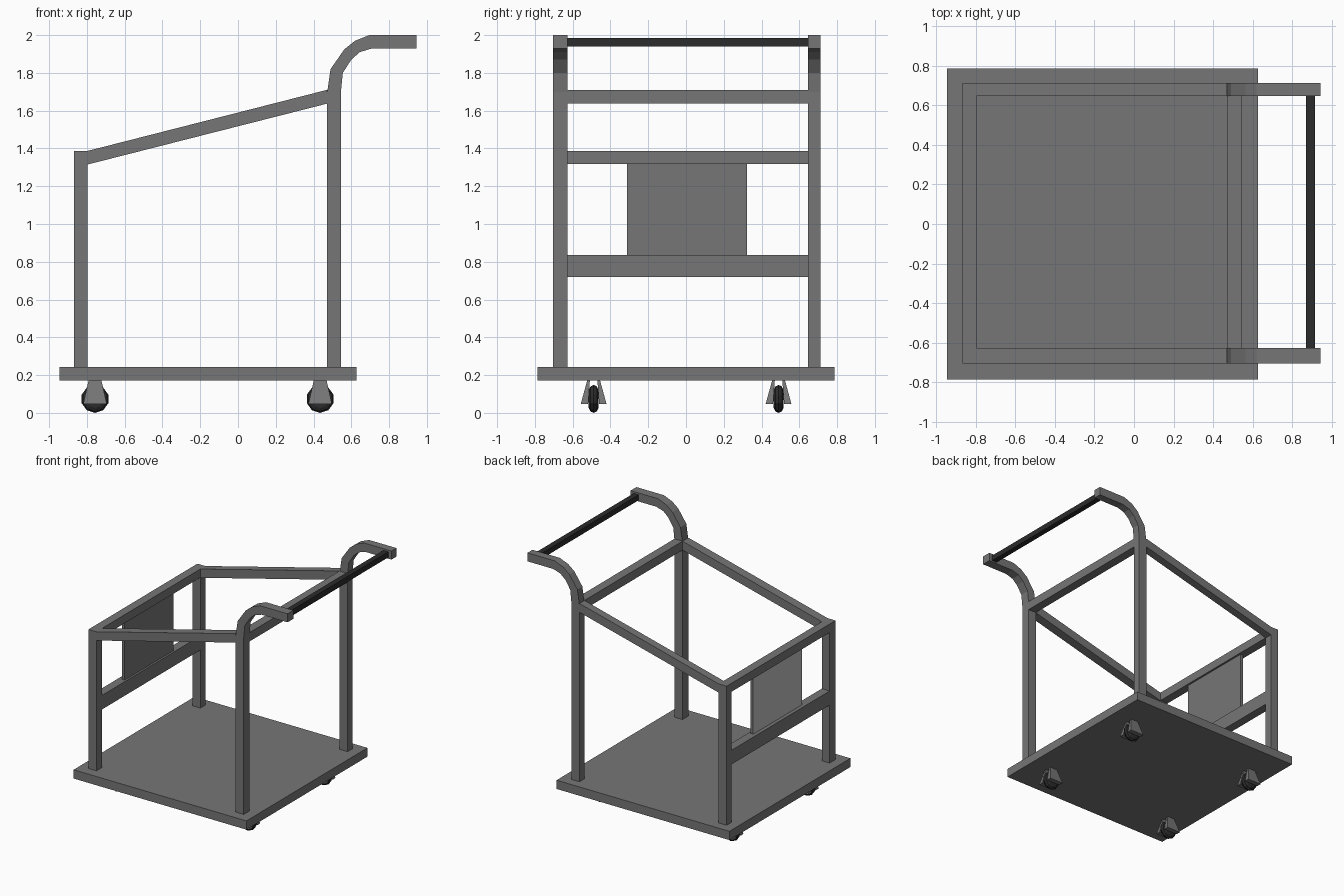
import bpy
import bmesh
from math import pi
from mathutils import Vector

cube = bpy.data.objects.get("Cube")
if cube:
    bpy.data.objects.remove(cube, do_unlink=True)


def material(name, value):
    mat = bpy.data.materials.new(name)
    mat.use_nodes = True
    colour = (value, value, value, 1)
    mat.diffuse_color = colour
    mat.node_tree.nodes["Principled BSDF"].inputs["Base Color"].default_value = colour
    return mat


GREY = material("steel grey", 0.18)
BLACK = material("rubber black", 0.025)
PALE = material("pale sign grey", 0.52)


def finish(name, bm, mat):
    bmesh.ops.recalc_face_normals(bm, faces=bm.faces)
    mesh = bpy.data.meshes.new(name)
    bm.to_mesh(mesh)
    bm.free()
    mesh.materials.append(mat)
    obj = bpy.data.objects.new(name, mesh)
    bpy.context.collection.objects.link(obj)
    return obj


def box(name, x, y, z, mat=GREY):
    """Box from (low, high) ranges on each axis."""
    bm = bmesh.new()
    bmesh.ops.create_cube(bm, size=1)
    for v in bm.verts:
        v.co = [(r[0] + r[1]) / 2 + c * (r[1] - r[0]) for r, c in zip((x, y, z), v.co)]
    return finish(name, bm, mat)


def side_profile(name, points, y):
    """Outline in x and z, extruded along y."""
    bm = bmesh.new()
    face = bm.faces.new([bm.verts.new((px, y[0], pz)) for px, pz in points])
    new = bmesh.ops.extrude_face_region(bm, geom=[face])["geom"]
    verts = [g for g in new if isinstance(g, bmesh.types.BMVert)]
    bmesh.ops.translate(bm, verts=verts, vec=(0, y[1] - y[0], 0))
    return finish(name, bm, GREY)


LOW_X = (-0.868, -0.796)
HIGH_X = (0.471, 0.545)
SPAN = (-0.628, 0.647)
DECK_TOP = 0.243

# Deck
box("deck", (-0.946, 0.627), (-0.786, 0.787), (0.171, DECK_TOP))

# Side frames: short post, sloping rail, tall post bending into the handle arm
HANDLE = [(0.471, DECK_TOP), (0.545, DECK_TOP), (0.545, 1.70), (0.555, 1.80),
          (0.60, 1.87), (0.645, 1.91), (0.71, 1.93), (0.944, 1.93), (0.944, 2.0),
          (0.695, 2.0), (0.62, 1.97), (0.563, 1.925), (0.49, 1.82), (0.471, 1.69)]
RAIL = [(-0.796, 1.315), (0.471, 1.637), (0.471, 1.71), (-0.796, 1.387)]
for side, y in (("right", (-0.704, SPAN[0])), ("left", (SPAN[1], 0.712))):
    box(side + "_short_post", LOW_X, y, (DECK_TOP, 1.387))
    side_profile(side + "_sloping_rail", RAIL, y)
    side_profile(side + "_handle_post", HANDLE, y)

# Cross bars
box("low_top_bar", LOW_X, SPAN, (1.317, 1.387))
box("high_top_bar", HIGH_X, SPAN, (1.637, 1.71))
box("middle_bar", LOW_X, SPAN, (0.72, 0.836))

# Sign panel with a pale outer face
panel = box("sign_panel", (-0.838, -0.812), (-0.313, 0.323), (0.836, 1.317))
panel.data.materials.append(PALE)
for face in panel.data.polygons:
    face.material_index = int(face.normal.x < -0.5)

# Grip rod between the handle arms
box("grip_rod", (0.87, 0.915), SPAN, (1.941, 1.986), BLACK)


def wheel(name, centre):
    """Rounded tyre: half profile spun around the y axis."""
    bm = bmesh.new()
    profile = [(-0.014, 0), (-0.026, 0.03), (-0.026, 0.048), (-0.017, 0.066), (0, 0.074),
               (0.017, 0.066), (0.026, 0.048), (0.026, 0.03), (0.014, 0)]
    verts = [bm.verts.new((0, y, r)) for y, r in profile]
    edges = [bm.edges.new(pair) for pair in zip(verts, verts[1:])]
    bmesh.ops.spin(bm, geom=verts + edges, cent=(0, 0, 0), axis=(0, 1, 0),
                   angle=2 * pi, steps=10)
    bmesh.ops.remove_doubles(bm, verts=bm.verts, dist=0.0005)
    bmesh.ops.translate(bm, verts=bm.verts, vec=centre)
    return finish(name, bm, BLACK)


def fork_leg(name, centre, sign):
    """Leg that flares outwards towards the floor."""
    bm = bmesh.new()
    bmesh.ops.create_cube(bm, size=1)
    for v in bm.verts:
        low, outer = v.co.z < 0, v.co.y > 0
        half = 0.062 if low else 0.034
        if outer:
            y = 0.068 if low else 0.034
        else:
            y = 0.029 if low else 0.02
        v.co = Vector((half * (1 if v.co.x > 0 else -1), sign * y,
                       0.048 if low else 0.172)) + Vector((centre[0], centre[1], 0))
    return finish(name, bm, GREY)


# Casters
for end, x in (("low", -0.757), ("high", 0.435)):
    for side, y in (("right", -0.489), ("left", 0.49)):
        label = f"{end}_{side}"
        wheel(label + "_wheel", (x, y, 0.074))
        for part, sign in (("inner", -1), ("outer", 1)):
            fork_leg(f"{label}_{part}_fork", (x, y), sign)
